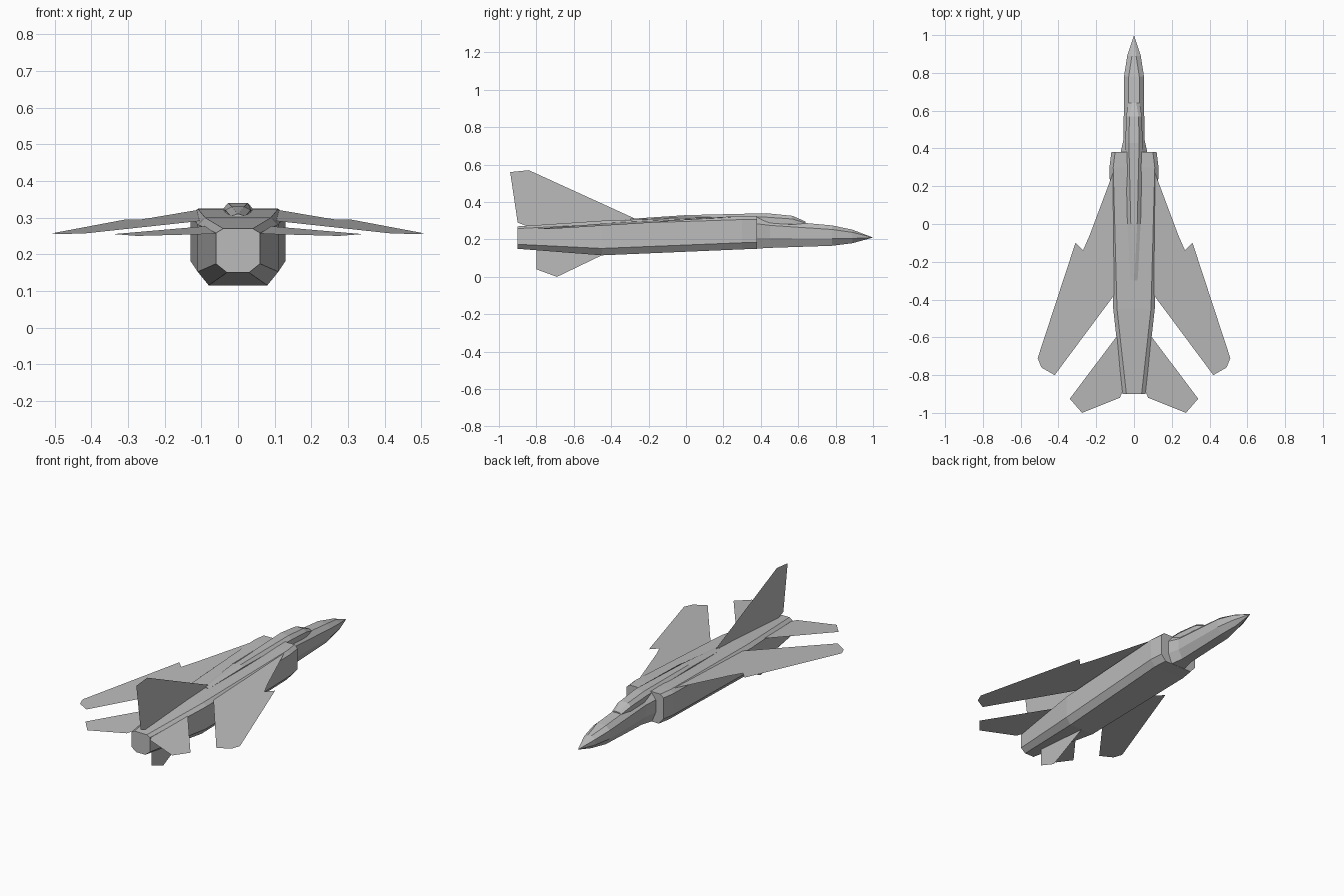
import bpy, bmesh

cube = bpy.data.objects.get("Cube")
if cube:
    bpy.data.objects.remove(cube, do_unlink=True)

shade = 0.5
grey = bpy.data.materials.new("airframe_grey")
grey.use_nodes = True
grey.diffuse_color = (shade, shade, shade, 1)
principled = grey.node_tree.nodes["Principled BSDF"]
principled.inputs["Base Color"].default_value = grey.diffuse_color


def add_part(name, bm):
    """Turn the finished bmesh into a coloured object."""
    mesh = bpy.data.meshes.new(name)
    bm.to_mesh(mesh)
    bm.free()
    mesh.materials.append(grey)
    part = bpy.data.objects.new(name, mesh)
    bpy.context.collection.objects.link(part)
    return part


def loft(name, stations, bottom_inset, top_inset, low_chamfer, high_chamfer):
    """Skin chamfered box sections given as (y, half width, bottom, top).

    Insets narrow the flat bottom and top; chamfers are fractions of the height.
    """
    bm = bmesh.new()
    rings = []
    for y, width, bottom, top in stations:
        height = top - bottom
        right_half = [
            (max(width - bottom_inset, 0), bottom),
            (width, bottom + low_chamfer * height),
            (width, top - high_chamfer * height),
            (max(width - top_inset, 0), top),
        ]
        outline = right_half + [(-x, z) for x, z in reversed(right_half)]
        rings.append([bm.verts.new((x, y, z)) for x, z in outline])
    for ring, following in zip(rings, rings[1:]):
        for i in range(len(ring)):
            bm.faces.new((ring[i - 1], ring[i], following[i], following[i - 1]))
    bm.faces.new(rings[0])
    bm.faces.new(rings[-1])
    bmesh.ops.remove_doubles(bm, verts=bm.verts[:], dist=0.001)
    bmesh.ops.recalc_face_normals(bm, faces=bm.faces[:])
    return add_part(name, bm)


def sheet(name, outline, place):
    """Make a thin flat surface, placing each outline point with a rule."""
    bm = bmesh.new()
    face = bm.faces.new([bm.verts.new(place(a, b)) for a, b in outline])
    face.normal_update()
    if face.normal.z < 0:
        face.normal_flip()
    bmesh.ops.triangulate(bm, faces=[face])
    return add_part(name, bm)


def wing_surface(x, y):
    """Wings droop towards the tip and the trailing edge."""
    return x, y, 0.313 - 0.045 * x + 0.047 * y


def tail_surface(x, y):
    """Tailplanes slope down towards the back."""
    return x, y, 0.315 + 0.065 * y


def centre_plane(y, z):
    """Upright fins stand on the centre line."""
    return 0, y, z


# Main fuselage with the side intakes
loft("fuselage", [
    (-0.9, 0.06, 0.15, 0.27),
    (-0.45, 0.11, 0.115, 0.3),
    (0.3, 0.13, 0.147, 0.324),
    (0.38, 0.12, 0.15, 0.325),
], bottom_inset=0.03, top_inset=0.02, low_chamfer=0.2, high_chamfer=0.1)

# Forward fuselage and pointed nose
loft("nose", [
    (0.36, 0.075, 0.15, 0.32),
    (0.45, 0.055, 0.155, 0.305),
    (0.78, 0.053, 0.166, 0.275),
    (0.89, 0.036, 0.18, 0.252),
    (1, 0, 0.21, 0.21),
], bottom_inset=0.025, top_inset=0.025, low_chamfer=0.35, high_chamfer=0.2)

# Canopy running back into the dorsal spine
loft("canopy_and_spine", [
    (-0.3, 0.02, 0.29, 0.31),
    (0, 0.035, 0.3, 0.33),
    (0.43, 0.045, 0.27, 0.34),
    (0.57, 0.042, 0.27, 0.326),
    (0.64, 0.03, 0.27, 0.295),
], bottom_inset=0.01, top_inset=0.018, low_chamfer=0.2, high_chamfer=0.3)

# Swept wings with a notched leading edge, and the tailplanes
wing_outline = [(0.1, 0.3), (0.235, -0.06), (0.27, -0.14), (0.31, -0.1), (0.51, -0.71),
                (0.49, -0.76), (0.42, -0.8), (0.1, -0.37)]
tail_outline = [(0.05, -0.54), (0.34, -0.925), (0.275, -1), (0.075, -0.92), (0.04, -0.84)]
for name, outline, surface in (("wings", wing_outline, wing_surface),
                               ("tailplanes", tail_outline, tail_surface)):
    pair = sheet(name, outline, surface)
    pair.modifiers.new("Mirror", 'MIRROR')

# Upright fins above and below the tail
sheet("tail_fin", [(-0.27, 0.31), (-0.84, 0.57), (-0.94, 0.56), (-0.9, 0.29), (-0.82, 0.26)],
      centre_plane)
sheet("ventral_fin", [(-0.44, 0.12), (-0.69, 0), (-0.8, 0.04), (-0.8, 0.15)], centre_plane)
